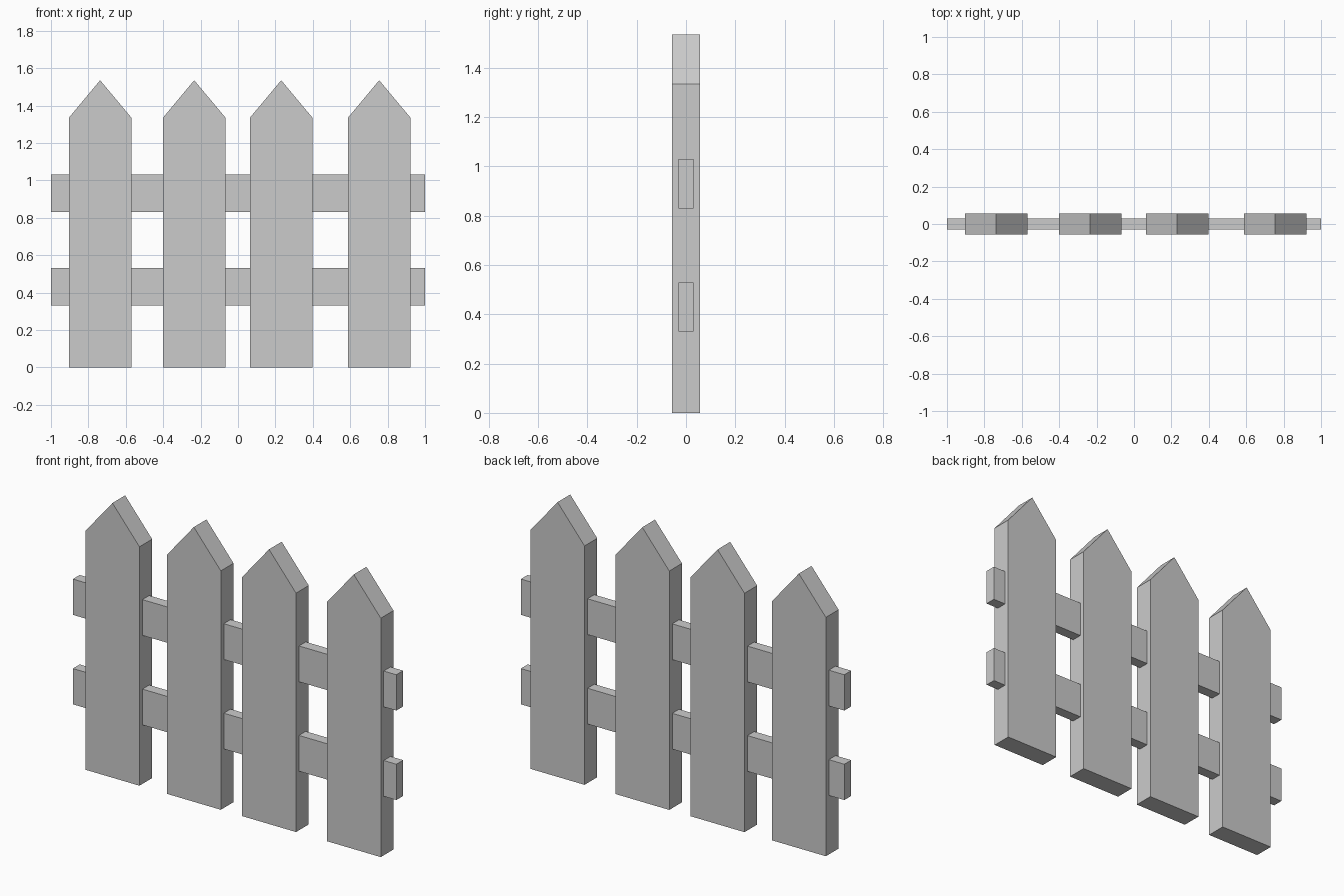
import bpy
import bmesh

if "Cube" in bpy.data.objects:
    bpy.data.objects.remove(bpy.data.objects["Cube"])


def extruded(name, profile, x, half_depth):
    """Extrude a front (x, z) outline along y, centred on y = 0."""
    bm = bmesh.new()
    face = bm.faces.new([bm.verts.new((px, -half_depth, pz)) for px, pz in profile])
    ext = bmesh.ops.extrude_face_region(bm, geom=[face])
    verts = [g for g in ext["geom"] if isinstance(g, bmesh.types.BMVert)]
    bmesh.ops.translate(bm, verts=verts, vec=(0, 2 * half_depth, 0))
    bmesh.ops.recalc_face_normals(bm, faces=bm.faces)
    mesh = bpy.data.meshes.new(name)
    bm.to_mesh(mesh)
    bm.free()
    obj = bpy.data.objects.new(name, mesh)
    obj.location.x = x
    bpy.context.collection.objects.link(obj)
    return obj


# Pointed pickets, slightly unevenly spaced
W, EAVE, TIP = 0.167, 1.335, 1.535
picket = [(-W, 0), (W, 0), (W, EAVE), (0, TIP), (-W, EAVE)]
for i, x in enumerate((-0.737, -0.234, 0.231, 0.755), 1):
    extruded(f"picket_{i}", picket, x, 0.056)

# Horizontal rails running through the pickets
for name, z in (("lower_rail", 0.33), ("upper_rail", 0.83)):
    extruded(name, [(-1, z), (1, z), (1, z + 0.2), (-1, z + 0.2)], 0, 0.03)
